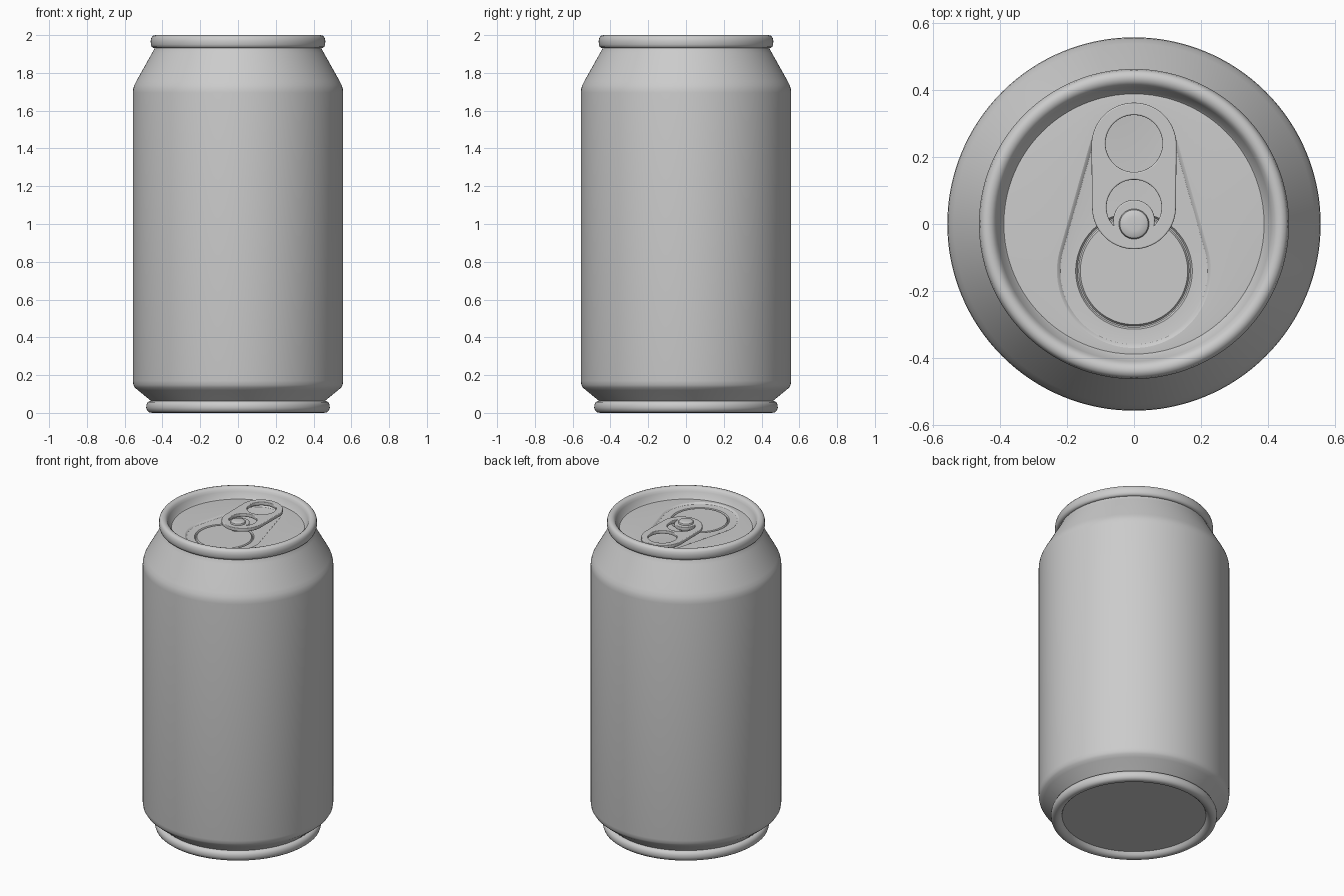
import bpy
import bmesh
from math import sin, cos, pi, sqrt, radians

cube = bpy.data.objects.get("Cube")
if cube:
    bpy.data.objects.remove(cube)

SEGMENTS = 128

metal = bpy.data.materials.new("brushed_grey_metal")
metal.use_nodes = True
grey = (0.6, 0.6, 0.6, 1)
metal.diffuse_color = grey
metal.node_tree.nodes["Principled BSDF"].inputs["Base Color"].default_value = grey


def add_object(name, mesh, sharp=30):
    mesh.materials.clear()
    mesh.materials.append(metal)
    mesh.shade_smooth()
    mesh.set_sharp_from_angle(angle=radians(sharp))
    obj = bpy.data.objects.new(name, mesh)
    bpy.context.scene.collection.objects.link(obj)
    return obj


def ring(z, circles, cy=0.0):
    """Outline round a set of (centre_y, radius) circles, cast from (0, cy)."""
    points = []
    for i in range(SEGMENTS):
        a = 2 * pi * i / SEGMENTS
        dx, dy = cos(a), sin(a)
        reach = 0
        for y, r in circles:
            across = dx * (y - cy)
            if abs(across) < r:
                reach = max(reach, dy * (y - cy) + sqrt(r * r - across * across))
        points.append((dx * reach, cy + dy * reach, z))
    return points


def loft(name, loops, cap_start=False, cap_end=False, sharp=30):
    bm = bmesh.new()
    rows = [[bm.verts.new(p) for p in loop] for loop in loops]
    for low, high in zip(rows, rows[1:]):
        for i in range(SEGMENTS):
            j = (i + 1) % SEGMENTS
            bm.faces.new((low[i], low[j], high[j], high[i]))
    if cap_start:
        bm.faces.new(rows[0][::-1])
    if cap_end:
        bm.faces.new(rows[-1])
    mesh = bpy.data.meshes.new(name)
    bm.to_mesh(mesh)
    bm.free()
    return add_object(name, mesh, sharp)


def lathe(name, profile, **options):
    return loft(name, [ring(z, [(0, r)]) for r, z in profile], **options)


def blend(first, last, steps=16):
    """Circles that sweep from one circle to another."""
    return [tuple(a + (b - a) * s / steps for a, b in zip(first, last))
            for s in range(steps + 1)]


# Base: recessed floor and rolled foot ring
lathe("base_ring", [(0.42, 0.03), (0.428, 0.014), (0.44, 0.004), (0.455, 0),
                    (0.47, 0.003), (0.481, 0.012), (0.486, 0.027), (0.485, 0.043),
                    (0.478, 0.057), (0.466, 0.063), (0.44, 0.064)], cap_start=True, sharp=40)

# Body: chamfered foot, straight wall, tapered neck
lathe("body", [(0.455, 0.058), (0.468, 0.07), (0.53, 0.12), (0.546, 0.134),
               (0.554, 0.148), (0.557, 0.17), (0.557, 1.695), (0.555, 1.715),
               (0.549, 1.735), (0.538, 1.757), (0.455, 1.905), (0.444, 1.925),
               (0.438, 1.945)])

# Top rim: rolled seam with a steep inner wall
lathe("top_rim", [(0.43, 1.932), (0.448, 1.932), (0.457, 1.938), (0.461, 1.95),
                  (0.4625, 1.968), (0.459, 1.985), (0.451, 1.996), (0.438, 2.0),
                  (0.425, 1.997), (0.415, 1.988), (0.409, 1.974), (0.395, 1.942),
                  (0.388, 1.934)], sharp=40)

# Lid: flat panel, sunken teardrop and scored pouring outline
CY = -0.14
FLOOR = 1.935
SUNK = FLOOR - 0.009
lid = [ring(FLOOR - 0.001, [(0, 0.39)], CY), ring(FLOOR, [(0, 0.382)], CY)]
for inset, z in [(0, FLOOR), (0.004, FLOOR - 0.002), (0.01, SUNK + 0.001), (0.015, SUNK)]:
    lid.append(ring(z, blend((0.21, 0.135 - inset), (CY, 0.23 - inset)), CY))
for radius, z in [(0.174, SUNK), (0.169, SUNK - 0.007), (0.165, SUNK - 0.007), (0.16, SUNK)]:
    lid.append(ring(z, [(CY, radius)], CY))
loft("lid", lid, cap_end=True, sharp=25)

# Rivet holding the tab
lathe("rivet", [(0.045, FLOOR - 0.012), (0.045, 1.968), (0.042, 1.974),
                (0.035, 1.978), (0.02, 1.98)], cap_end=True)


# Pull tab: rounded plate with a finger hole and a crescent slot
def arc(cy, r, start, end, steps=48):
    angles = [radians(start + (end - start) * i / steps) for i in range(steps + 1)]
    return [(r * cos(a), cy + r * sin(a)) for a in angles]


outline = arc(0.235, 0.127, 0, 180) + arc(0.05, 0.125, 180, 360)
finger_hole = arc(0.24, 0.085, 0, 360)[:-1]
crescent = arc(0.05, 0.082, -41, 221) + arc(0.01, 0.062, 193, -13)

curve = bpy.data.curves.new("tab_outline", "CURVE")
curve.dimensions = "2D"
curve.fill_mode = "BOTH"
curve.extrude = 0.007
curve.bevel_depth = 0.004
curve.bevel_resolution = 2
curve.offset = -0.004
for path in (outline, finger_hole, crescent):
    spline = curve.splines.new("POLY")
    spline.points.add(len(path) - 1)
    for point, (x, y) in zip(spline.points, path):
        point.co = (x, y, 0, 1)
    spline.use_cyclic_u = True
helper = bpy.data.objects.new("tab_outline", curve)
bpy.context.scene.collection.objects.link(helper)
graph = bpy.context.evaluated_depsgraph_get()
tab_mesh = bpy.data.meshes.new_from_object(helper.evaluated_get(graph))
bpy.data.objects.remove(helper)
tab = add_object("pull_tab", tab_mesh, 40)
tab.location.z = 1.954
